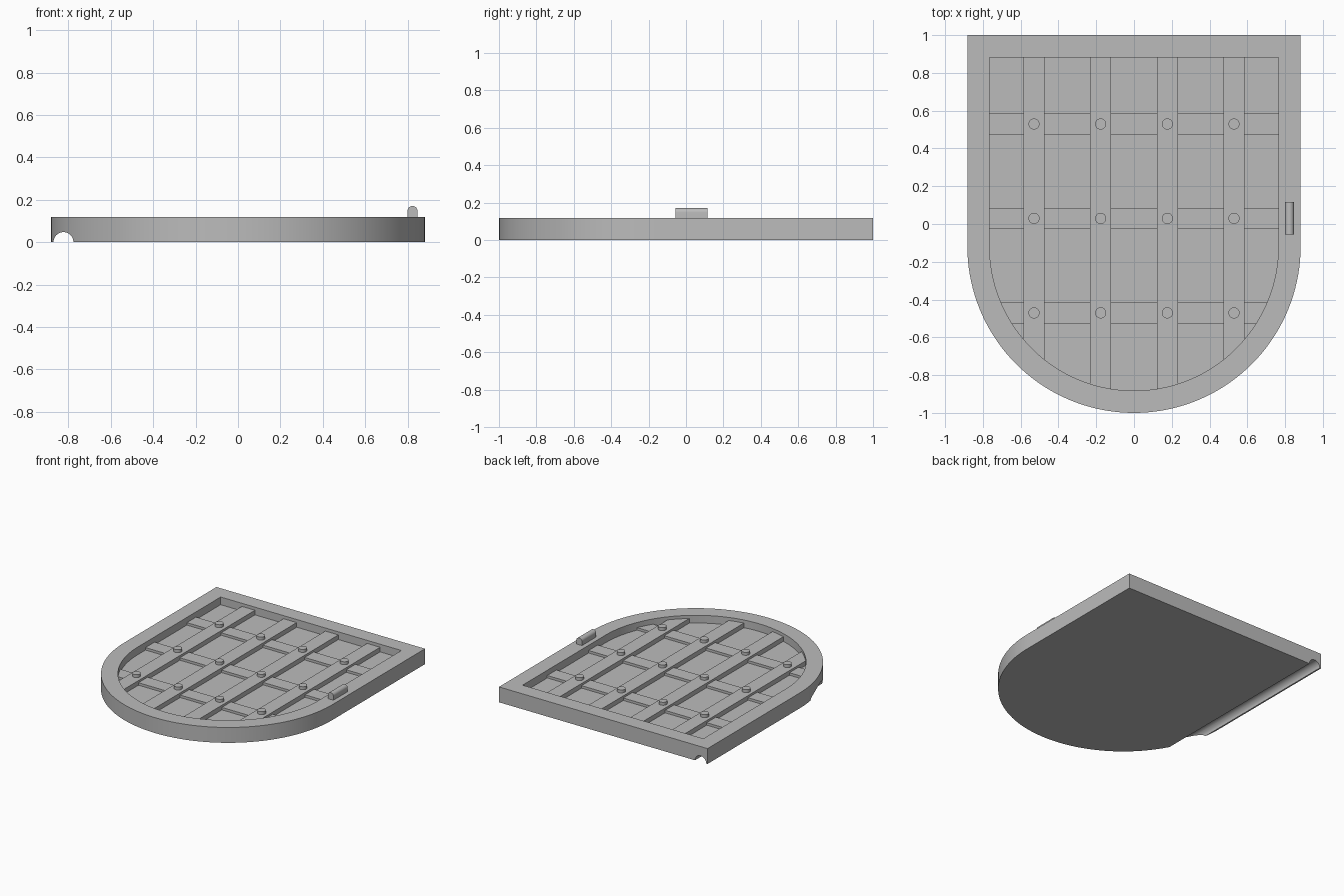
import bpy
import bmesh
from math import pi, cos, sin

cube = bpy.data.objects.get("Cube")
if cube:
    bpy.data.objects.remove(cube, do_unlink=True)

U = 2 / 17                                  # one design unit
FLOOR, CROSS, PLANK, TOP = 0.5 * U, 0.66 * U, 0.8 * U, U
ARC_Y = -U                                  # centre of the rounded end
BAR = 0.47 * U                              # half width of a bar

grey = bpy.data.materials.new("plain grey")
grey.use_nodes = True
grey.diffuse_color = (0.5, 0.5, 0.5, 1)
grey.node_tree.nodes["Principled BSDF"].inputs["Base Color"].default_value = (0.5, 0.5, 0.5, 1)


def finish(name, bm):
    bmesh.ops.recalc_face_normals(bm, faces=bm.faces)
    mesh = bpy.data.meshes.new(name)
    bm.to_mesh(mesh)
    bm.free()
    mesh.materials.append(grey)
    obj = bpy.data.objects.new(name, mesh)
    bpy.context.collection.objects.link(obj)
    return obj


def smooth(obj):
    bpy.ops.object.select_all(action='DESELECT')
    obj.select_set(True)
    bpy.context.view_layer.objects.active = obj
    bpy.ops.object.shade_smooth_by_angle(angle=pi / 6)


def loft(name, rings):
    """Skin a stack of matching rings and cap both ends."""
    bm = bmesh.new()
    loops = [[bm.verts.new(p) for p in ring] for ring in rings]
    n = len(loops[0])
    for a, b in zip(loops, loops[1:]):
        for i in range(n):
            j = (i + 1) % n
            bm.faces.new((a[i], a[j], b[j], b[i]))
    bm.faces.new(loops[0])
    bm.faces.new(loops[-1])
    return finish(name, bm)


def box(name, x0, x1, y0, y1, z0, z1):
    corners = [(x0, y0), (x1, y0), (x1, y1), (x0, y1)]
    return loft(name, [[(x, y, z) for x, y in corners] for z in (z0, z1)])


def cylinder(name, x, y, z0, z1, r, n=32):
    circle = [(x + r * cos(2 * pi * i / n), y + r * sin(2 * pi * i / n)) for i in range(n)]
    return loft(name, [[(px, py, z) for px, py in circle] for z in (z0, z1)])


def outline(r, back, z, n=72):
    """Straight back, semicircular front."""
    arc = [(r * cos(pi + pi * i / n), ARC_Y + r * sin(pi + pi * i / n), z) for i in range(n + 1)]
    return arc + [(r, back, z), (-r, back, z)]


# Framed panel: outer wall, rim and recessed floor
outer, inner = 7.5 * U, 6.5 * U
panel = loft("framed_panel", [
    outline(outer, 1, 0), outline(outer, 1, TOP),
    outline(inner, 1 - U, TOP), outline(inner, 1 - U, FLOOR)])

# Hinge groove along the underside of the right edge
r = 0.4 * U
groove = [(-7 * U + r * cos(2 * pi * i / 48), r * sin(2 * pi * i / 48)) for i in range(48)]
cutter = loft("groove_cutter", [[(x, y, z) for x, z in groove] for y in (-1.2, 1.2)])
cutter.hide_render = True
cutter.hide_set(True)
cut = panel.modifiers.new("hinge groove", 'BOOLEAN')
cut.operation, cut.solver, cut.object = 'DIFFERENCE', 'EXACT', cutter
bpy.context.view_layer.objects.active = panel
bpy.ops.object.modifier_apply(modifier=cut.name)
bpy.data.objects.remove(cutter, do_unlink=True)
smooth(panel)

# Long bars, cross bars and the rivets where they meet; bar ends sink into the rim
columns = [-4.5 * U, -1.5 * U, 1.5 * U, 4.5 * U]
rows = [4.5 * U, 0.25 * U, -4 * U]
for x in columns:
    front = -0.75 if abs(x) > 0.4 else -0.92
    box("long_bar", x - BAR, x + BAR, front, 0.92, FLOOR - 0.004, PLANK)
for y in rows:
    reach = 0.74 if y < -0.2 else 0.8
    box("cross_bar", -reach, reach, y - BAR, y + BAR, FLOOR - 0.004, CROSS)
for x in columns:
    for y in rows:
        smooth(cylinder("rivet", x, y, PLANK - 0.004, TOP - 0.001, 0.25 * U))

# Round-topped latch peg on the left rim
w, shoulder = 0.2 * U, 1.25 * U
profile = [(7 * U + w, TOP - 0.005)]
profile += [(7 * U + w * cos(pi * i / 16), shoulder + w * sin(pi * i / 16)) for i in range(17)]
profile += [(7 * U - w, TOP - 0.005)]
mid, half = 0.25 * U, 0.73 * U
smooth(loft("latch_peg", [[(x, y, z) for x, z in profile] for y in (mid - half, mid + half)]))
